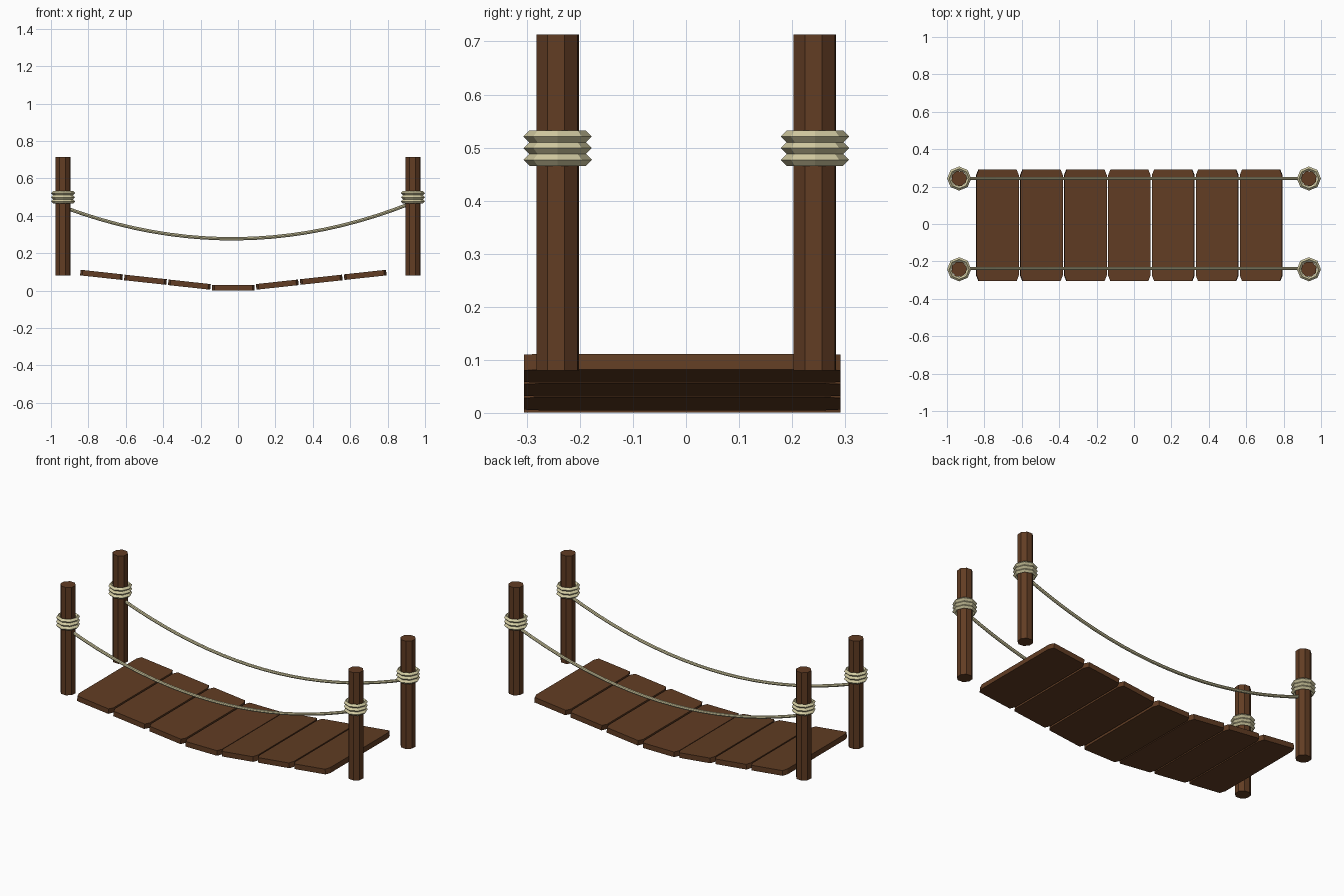
import bpy, bmesh, math
from mathutils import Matrix, Vector

if "Cube" in bpy.data.objects:
    bpy.data.objects.remove(bpy.data.objects["Cube"], do_unlink=True)


def make_material(name, rgb):
    mat = bpy.data.materials.new(name)
    mat.use_nodes = True
    mat.diffuse_color = (*rgb, 1)
    mat.node_tree.nodes["Principled BSDF"].inputs["Base Color"].default_value = (*rgb, 1)
    return mat


wood = make_material("brown wood", (0.12, 0.046, 0.017))
fibre = make_material("pale rope", (0.65, 0.60, 0.36))


def add_object(name, bm, mat):
    bmesh.ops.recalc_face_normals(bm, faces=bm.faces)
    mesh = bpy.data.meshes.new(name)
    bm.to_mesh(mesh)
    bm.free()
    mesh.materials.append(mat)
    obj = bpy.data.objects.new(name, mesh)
    bpy.context.collection.objects.link(obj)
    return obj


def post(name, x, y):
    bm = bmesh.new()
    bottom, top = 0.08, 0.713
    place = Matrix.Translation((x, y, (bottom + top) / 2)) @ Matrix.Rotation(math.radians(18), 4, "Z")
    bmesh.ops.create_cone(bm, cap_ends=True, segments=8, radius1=0.042, radius2=0.042,
                          depth=top - bottom, matrix=place)
    add_object(name, bm, wood)


def binding(name, x, y):
    # Three stacked octagonal rings with a diamond cross-section
    bm = bmesh.new()
    major, minor, sides = 0.053, 0.0115, 8
    for z in (0.477, 0.499, 0.521):
        loops = []
        for i in range(sides):
            a = math.tau * i / sides
            loop = []
            for j in range(4):
                b = math.tau * j / 4
                r = major + minor * math.cos(b)
                loop.append(bm.verts.new((x + r * math.cos(a), y + r * math.sin(a),
                                          z + minor * math.sin(b))))
            loops.append(loop)
        for i in range(sides):
            p, q = loops[i], loops[(i + 1) % sides]
            for j in range(4):
                k = (j + 1) % 4
                bm.faces.new((p[j], q[j], q[k], p[k]))
    add_object(name, bm, fibre)


def rope(name, y):
    # Sagging hand rope swept as a round tube
    bm = bmesh.new()
    steps, sides, radius = 20, 8, 0.009
    loops = []
    for i in range(steps + 1):
        x = -0.925 + 1.85 * i / steps
        u = (x + 0.03) / 0.93
        z = 0.277 + 0.18 * u * u
        normal = Vector((-0.36 * u / 0.93, 0, 1)).normalized()
        loop = []
        for j in range(sides):
            a = math.tau * j / sides
            offset = normal * math.cos(a) + Vector((0, 1, 0)) * math.sin(a)
            loop.append(bm.verts.new(Vector((x, y, z)) + offset * radius))
        loops.append(loop)
    for p, q in zip(loops, loops[1:]):
        for j in range(sides):
            k = (j + 1) % sides
            bm.faces.new((p[j], q[j], q[k], p[k]))
    bm.faces.new(loops[0])
    bm.faces.new(loops[-1])
    add_object(name, bm, fibre)


def plank(name, x, z, tilt):
    # Board with slightly clipped corners
    w, d, t, cx, cy = 0.1135, 0.298, 0.03, 0.012, 0.03
    outline = []
    for sx, sy in ((1, 1), (-1, 1), (-1, -1), (1, -1)):
        pair = [(sx * w, sy * (d - cy)), (sx * (w - cx), sy * d)]
        outline += pair if sx * sy > 0 else pair[::-1]
    bm = bmesh.new()
    face = bm.faces.new([bm.verts.new((px, py, -t / 2)) for px, py in outline])
    result = bmesh.ops.extrude_face_region(bm, geom=[face])
    bmesh.ops.translate(bm, vec=(0, 0, t),
                        verts=[v for v in result["geom"] if isinstance(v, bmesh.types.BMVert)])
    obj = add_object(name, bm, wood)
    obj.location = (x, -0.007, z)
    obj.rotation_euler.y = -tilt


# Posts, bindings and ropes
for side, x in (("left", 0.935), ("right", -0.935)):
    for end, y in (("front", -0.242), ("back", 0.243)):
        post(f"{end}_{side}_post", x, y)
        binding(f"{end}_{side}_binding", x, y)
rope("front_rope", -0.238)
rope("back_rope", 0.243)

# Sagging walkway of seven planks
heights = (0.015, 0.031, 0.057, 0.083)
for i in range(-3, 4):
    sign = (i > 0) - (i < 0)
    plank(f"plank_{i + 4}", -0.025 + 0.235 * i, heights[abs(i)] + 0.001, sign * math.radians(6.2))
